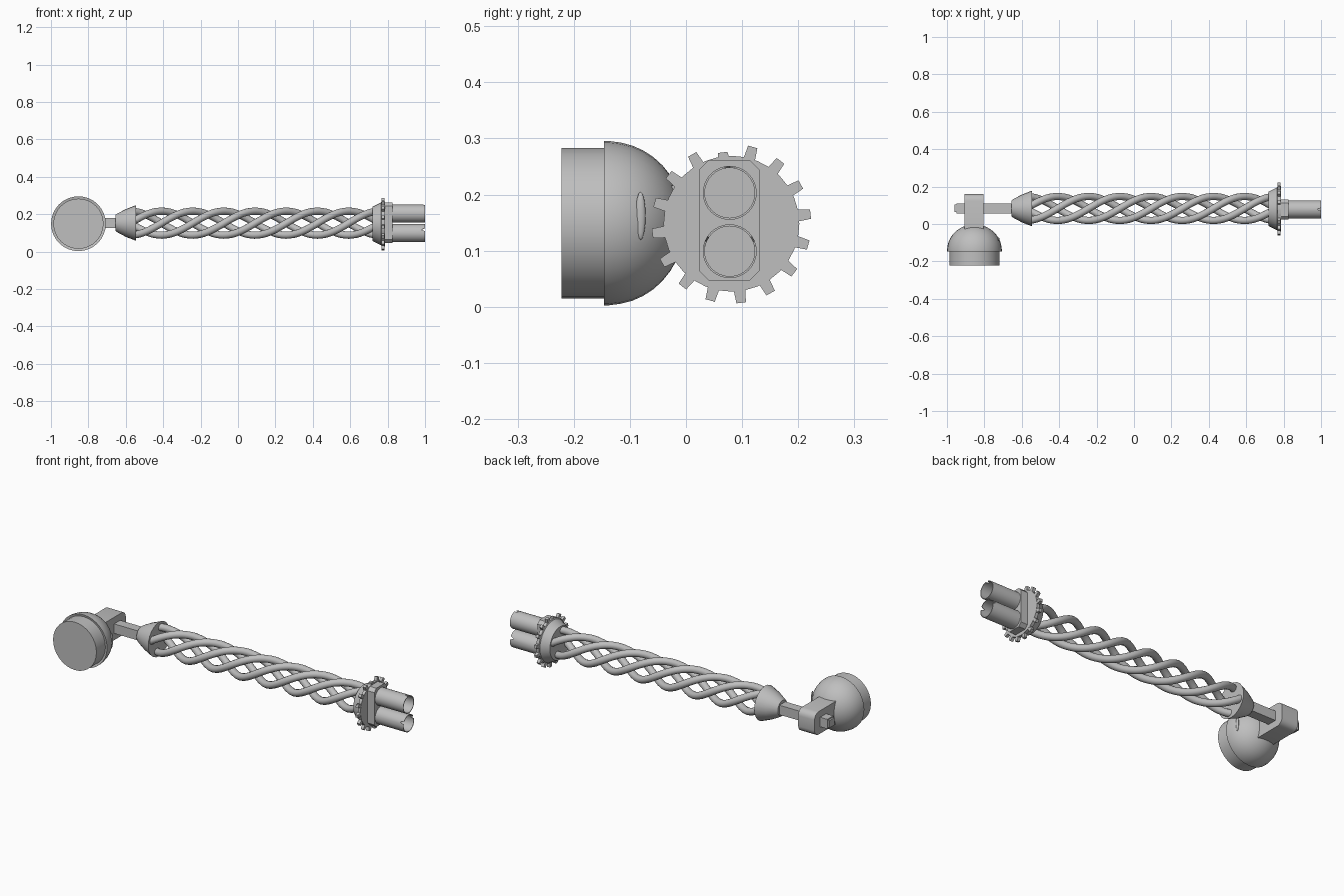
import bpy, bmesh, math
from mathutils import Vector

if "Cube" in bpy.data.objects:
    bpy.data.objects.remove(bpy.data.objects["Cube"])

CY, CZ = 0.083, 0.152          # main axis of the shaft
grey = bpy.data.materials.new("plain_grey")
grey.diffuse_color = (0.52, 0.52, 0.52, 1)
grey.use_nodes = True
grey.node_tree.nodes["Principled BSDF"].inputs["Base Color"].default_value = grey.diffuse_color


def finish(name, bm, angle=35):
    bmesh.ops.remove_doubles(bm, verts=bm.verts, dist=1e-5)
    bmesh.ops.recalc_face_normals(bm, faces=bm.faces)
    me = bpy.data.meshes.new(name)
    bm.to_mesh(me)
    bm.free()
    ob = bpy.data.objects.new(name, me)
    bpy.context.collection.objects.link(ob)
    me.materials.append(grey)
    if angle:
        bpy.ops.object.select_all(action='DESELECT')
        ob.select_set(True)
        bpy.context.view_layer.objects.active = ob
        bpy.ops.object.shade_smooth_by_angle(angle=math.radians(angle))
    return ob


def lathe(name, profile, origin, axis='x', sides=32, shape=None, angle=35):
    """Revolve (along, radius) points around the x or y axis."""
    bm = bmesh.new()
    rings = []
    for a, r in profile:
        ring = []
        for i in range(sides):
            t = 2 * math.pi * i / sides
            u, w = r * math.cos(t), r * math.sin(t)
            ring.append(bm.verts.new(Vector(origin) +
                        (Vector((a, u, w)) if axis == 'x' else Vector((u, a, w)))))
        rings.append(ring)
    for p, q in zip(rings, rings[1:]):
        for i in range(sides):
            j = (i + 1) % sides
            bm.faces.new((p[i], p[j], q[j], q[i]))
    bm.faces.new(rings[0])
    bm.faces.new(rings[-1])
    if shape:
        shape(rings)
    return finish(name, bm, angle)


def box(name, lo, hi, bevel=0, pick=None, segments=1):
    bm = bmesh.new()
    bmesh.ops.create_cube(bm, size=1)
    for v in bm.verts:
        v.co = Vector([l + (c + 0.5) * (h - l) for l, h, c in zip(lo, hi, v.co)])
    if bevel:
        edges = [e for e in bm.edges if pick(e)]
        bmesh.ops.bevel(bm, geom=edges, offset=bevel, segments=segments,
                        profile=0.5, affect='EDGES')
    return finish(name, bm, 35 if segments > 1 else 0)


def along_x(e):
    return abs(e.verts[0].co.x - e.verts[1].co.x) > 0.01


# lamp-like head: dome, lip and front drum
head = [(-0.222, 0.134), (-0.143, 0.134), (-0.146, 0.1465), (-0.138, 0.1465)]
head += [(-0.138 + 0.136 * math.sin(t * math.pi / 20), 0.1455 * math.cos(t * math.pi / 20))
         for t in range(1, 10)]
head += [(-0.002, 0.003)]
lathe("head_dome", head, (-0.853, 0, 0.149), 'y', 32)

# thin lens-shaped slot on the side of the dome
bm = bmesh.new()
bmesh.ops.create_uvsphere(bm, u_segments=16, v_segments=8, radius=1)
for v in bm.verts:
    v.co = Vector((v.co.x * 0.006 - 0.724, v.co.y * 0.009 - 0.081, v.co.z * 0.043 + 0.162))
finish("head_side_slot", bm)

# pivot block behind the head, rounded at its rear
box("pivot_block", (-0.906, -0.03, 0.088), (-0.805, 0.16, 0.216), 0.035,
    lambda e: along_x(e) and e.verts[0].co.y > 0.1, 4)

# square bar running through the block
box("square_bar", (-0.95, 0.057, 0.126), (-0.64, 0.110, 0.179))
box("bar_end_cap", (-0.96, 0.063, 0.132), (-0.945, 0.104, 0.173))

# flared socket holding the twisted rods
lathe("flared_socket", [(-0.655, 0.043), (-0.645, 0.05), (-0.60, 0.074), (-0.546, 0.095)],
      (0, CY, CZ + 0.001), 'x', 24)

# four twisted rods
PITCH, R, ROD = 0.667, 0.064, 0.0195
X0, X1, STEPS, SEG = -0.56, 0.735, 100, 12
for k in range(4):
    bm = bmesh.new()
    prev = None
    for s in range(STEPS + 1):
        x = X0 + (X1 - X0) * s / STEPS
        th = 2 * math.pi * (x + 0.409) / PITCH + math.pi / 2 * k
        out = Vector((0, -math.cos(th), math.sin(th)))
        tan = Vector((1, 0, 0)) + Vector((0, math.sin(th), math.cos(th))) * (2 * math.pi * R / PITCH)
        side = tan.normalized().cross(out)
        centre = Vector((x, CY, CZ)) + out * R
        ring = [bm.verts.new(centre + ROD * (out * math.cos(a) + side * math.sin(a)))
                for a in (2 * math.pi * i / SEG for i in range(SEG))]
        if prev:
            for i in range(SEG):
                j = (i + 1) % SEG
                bm.faces.new((prev[i], prev[j], ring[j], ring[i]))
        else:
            bm.faces.new(ring)
        prev = ring
    bm.faces.new(prev)
    finish("twisted_rod_%d" % (k + 1), bm, 50)

# collar and toothed wheel
GY, GZ = 0.081, 0.148
lathe("collar", [(0.72, 0.092), (0.765, 0.115), (0.768, 0.121), (0.785, 0.121)],
      (0, GY, GZ), 'x', 32)
bm = bmesh.new()
for i in range(16):
    a = math.radians(7 + 22.5 * i)
    tip = 0.128 if i == 4 else 0.142
    rad = Vector((0, math.cos(a), math.sin(a)))
    tng = Vector((0, -math.sin(a), math.cos(a)))
    quads = []
    for x in (0.767, 0.784):
        c = Vector((x, GY, GZ))
        quads.append([bm.verts.new(c + rad * r + tng * w) for r, w in
                      ((0.112, -0.011), (tip, -0.0085), (tip, 0.0085), (0.112, 0.011))])
    p, q = quads
    bm.faces.new(p)
    bm.faces.new(q)
    for m in range(4):
        n = (m + 1) % 4
        bm.faces.new((p[m], p[n], q[n], q[m]))
finish("wheel_teeth", bm, 0)

# chamfered block carrying the two tubes
box("tube_block", (0.775, 0.023, 0.046), (0.826, 0.131, 0.262), 0.018, along_x)


# open thin-walled tubes with small notches in the rim
def notch(indices):
    def shape(rings):
        for ring in rings[1:3]:
            for i in indices:
                ring[i].co.x -= 0.02
    return shape


tube = [(0.81, 0.048), (1.0, 0.048), (1.0, 0.0445), (0.83, 0.0445)]
lathe("upper_tube", tube, (0, 0.078, 0.203), 'x', 32, notch([8]))
lathe("lower_tube", tube, (0, 0.078, 0.099), 'x', 32, notch([2, 14]))
